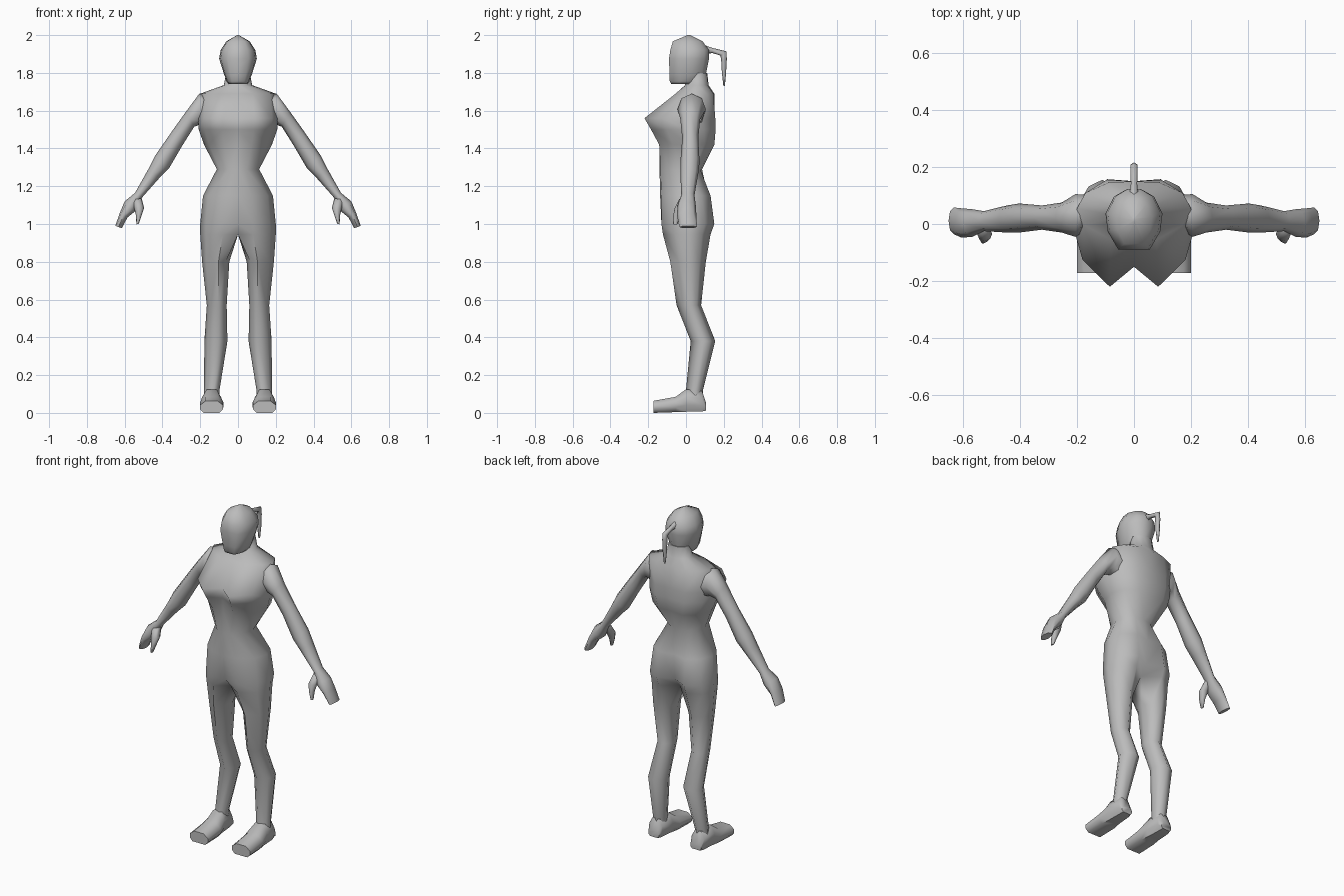
import bpy, bmesh, math

if "Cube" in bpy.data.objects:
    bpy.data.objects.remove(bpy.data.objects["Cube"])

grey = bpy.data.materials.new("plain_grey")
grey.diffuse_color = (0.5, 0.5, 0.5, 1)
grey.use_nodes = True
grey.node_tree.nodes["Principled BSDF"].inputs["Base Color"].default_value = grey.diffuse_color


def loft(name, groups, mirror=False, angle=70):
    """Skin each list of rings into a capped tube; optionally mirror in x."""
    bm = bmesh.new()
    for rings in groups:
        rows = [[bm.verts.new(p) for p in r] for r in rings]
        n = len(rows[0])
        for a, b in zip(rows, rows[1:]):
            for i in range(n):
                j = (i + 1) % n
                bm.faces.new((a[i], a[j], b[j], b[i]))
        bm.faces.new(rows[0])
        bm.faces.new(rows[-1])
    bmesh.ops.recalc_face_normals(bm, faces=bm.faces)
    if mirror:  # open the centre plane so both halves weld
        inner = [f for f in bm.faces if all(abs(v.co.x) < 1e-5 for v in f.verts)]
        bmesh.ops.delete(bm, geom=inner, context='FACES')
    me = bpy.data.meshes.new(name)
    bm.to_mesh(me)
    bm.free()
    me.materials.append(grey)
    ob = bpy.data.objects.new(name, me)
    bpy.context.collection.objects.link(ob)
    bpy.ops.object.select_all(action='DESELECT')
    ob.select_set(True)
    bpy.context.view_layer.objects.active = ob
    bpy.ops.object.shade_smooth_by_angle(angle=math.radians(angle))
    if mirror:
        m = ob.modifiers.new("mirror", 'MIRROR')
        m.use_clip = True
        m.merge_threshold = 0.0005
    return ob


def body_ring(z, xi, xo, yf, yb, yfc, ybc, inset=0.0):
    """Half section: centre front, round the outside, to centre back."""
    w, d = xo - xi, yb - yf
    x = lambda t: xi + t * w
    return [(x(inset), yfc, z), (x(.4), yf, z), (x(.85), yf + .25 * d, z),
            (xo, yf + .55 * d, z), (x(.85), yf + .82 * d, z), (x(.45), yb, z),
            (x(inset), ybc, z), (xi, (yfc + ybc) / 2, z)]


def leg_ring(z, xi, xo, yf, yb):
    d = yb - yf
    return body_ring(z, xi, xo, yf, yb, yf + .2 * d, yb - .2 * d, .13)


def limb_ring(top, bot, yf, yb, n=8):
    """Oval section spanning two (x, z) points and a depth range."""
    cx, cz = (top[0] + bot[0]) / 2, (top[1] + bot[1]) / 2
    ux, uz = (top[0] - bot[0]) / 2, (top[1] - bot[1]) / 2
    cy, ry = (yf + yb) / 2, (yb - yf) / 2
    pts = []
    for i in range(n):
        a = 2 * math.pi * i / n
        c, s = math.cos(a), math.sin(a)
        pts.append((cx + ux * c, cy + ry * s, cz + uz * c))
    return pts


# Neck, torso and legs in one skin
body = [
    body_ring(1.80, 0, .062, .005, .11, 0, .112),
    body_ring(1.735, 0, .075, 0, .115, -.005, .12),
    body_ring(1.69, 0, .20, -.055, .145, -.05, .15),
    body_ring(1.56, 0, .212, -.22, .155, -.15, .15),
    body_ring(1.50, 0, .208, -.185, .157, -.145, .15),
    body_ring(1.42, 0, .18, -.142, .15, -.14, .14),
    body_ring(1.29, 0, .112, -.135, .075, -.14, .085),
    body_ring(1.15, 0, .185, -.13, .13, -.137, .115),
    body_ring(1.00, 0, .20, -.13, .15, -.12, .105),
    body_ring(.945, 0, .20, -.122, .13, -.07, .06),
    leg_ring(.80, .046, .19, -.083, .105),
    leg_ring(.57, .06, .165, -.05, .08),
    leg_ring(.38, .056, .178, .025, .155),
    leg_ring(.12, .098, .18, 0, .09),
    leg_ring(.06, .10, .18, 0, .09),
]
loft("body", [body], mirror=True)

# Arms running into flat mitten hands, with separate thumbs
arm = [
    limb_ring((.15, 1.675), (.15, 1.50), -.01, .10),
    limb_ring((.205, 1.69), (.205, 1.525), -.045, .105),
    limb_ring((.275, 1.595), (.232, 1.515), -.03, .075),
    limb_ring((.35, 1.49), (.295, 1.415), -.02, .065),
    limb_ring((.44, 1.36), (.365, 1.295), -.03, .072),
    limb_ring((.475, 1.29), (.415, 1.245), -.03, .065),
    limb_ring((.545, 1.165), (.508, 1.14), -.025, .045),
    limb_ring((.60, 1.12), (.535, 1.075), -.045, .052),
    limb_ring((.625, 1.06), (.585, 1.035), -.048, .055),
    limb_ring((.65, .99), (.615, .978), -.035, .058),
]
thumb = [
    limb_ring((.56, 1.13), (.51, 1.135), -.035, .02),
    limb_ring((.55, 1.085), (.497, 1.085), -.06, -.01),
    limb_ring((.54, 1.045), (.512, 1.04), -.068, -.03),
    limb_ring((.538, .998), (.526, 1.0), -.068, -.045),
]
loft("arms", [arm, thumb], mirror=True)


# Feet: bevelled box sections from heel to toe
def foot_ring(y, x0, x1, z0, z1):
    h, b = z1 - z0, (x1 - x0) * .15
    return [(x0 + b, y, z0), (x1 - b, y, z0), (x1, y, z0 + .3 * h), (x1, y, z0 + .65 * h),
            (x1 - 1.6 * b, y, z1), (x0 + 1.6 * b, y, z1), (x0, y, z0 + .65 * h), (x0, y, z0 + .3 * h)]


loft("feet", [[
    foot_ring(.107, .105, .175, .012, .05),
    foot_ring(.085, .098, .184, .008, .115),
    foot_ring(.0, .09, .19, .006, .125),
    foot_ring(-.055, .078, .20, .004, .085),
    foot_ring(-.172, .08, .20, 0, .064),
]], mirror=True, angle=55)


# Head: oval sections with a flatter face
def head_ring(z, w, yf, yb):
    d = yb - yf
    half = [(.55, 0), (.92, .3), (1, .6), (.7, .88), (.25, 1)]
    right = [(w * x, yf + d * t, z) for x, t in half]
    return right + [(-x, y, q) for x, y, q in reversed(right)]


loft("head", [[
    head_ring(1.742, .05, -.078, .06),
    head_ring(1.755, .06, -.086, .098),
    head_ring(1.79, .073, -.087, .105),
    head_ring(1.875, .10, -.09, .122),
    head_ring(1.92, .092, -.083, .122),
    head_ring(1.967, .062, -.07, .088),
    head_ring(2.0, .004, .008, .022),
]])


# Ponytail: thin tube leaving the back of the head and hanging down
def tail_ring(y1, z1, y2, z2, r):
    cy, cz, uy, uz = (y1 + y2) / 2, (z1 + z2) / 2, (y1 - y2) / 2, (z1 - z2) / 2
    angles = [2 * math.pi * i / 6 for i in range(6)]
    return [(r * math.sin(a), cy + uy * math.cos(a), cz + uz * math.cos(a)) for a in angles]


loft("ponytail", [[
    tail_ring(.09, 1.95, .10, 1.90, .018),
    tail_ring(.14, 1.932, .14, 1.905, .013),
    tail_ring(.215, 1.914, .182, 1.892, .014),
    tail_ring(.216, 1.87, .186, 1.87, .014),
    tail_ring(.212, 1.80, .19, 1.80, .012),
    tail_ring(.206, 1.73, .198, 1.73, .005),
]])
